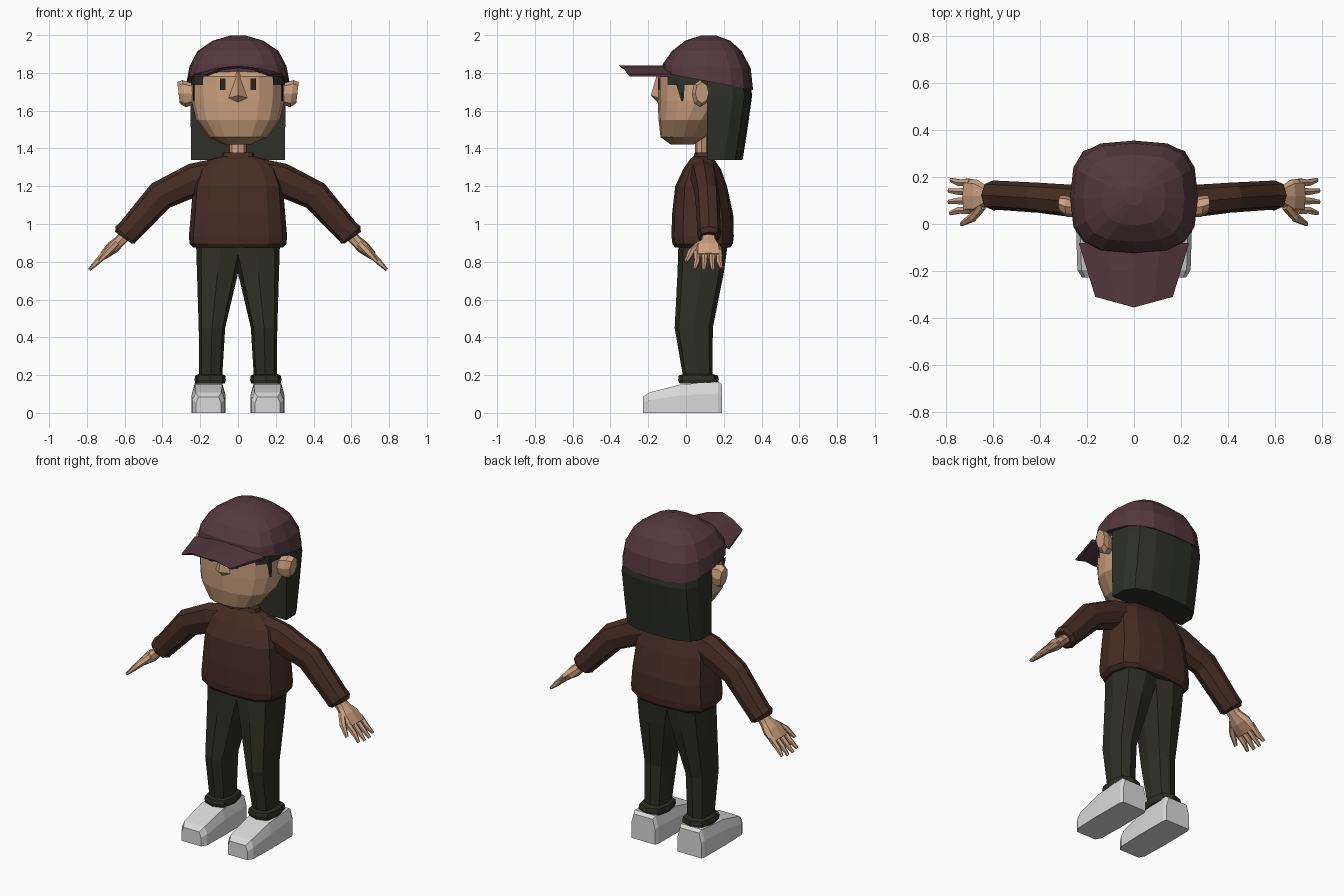
import bpy
import bmesh
import math
from mathutils import Vector

if "Cube" in bpy.data.objects:
    bpy.data.objects.remove(bpy.data.objects["Cube"])


def material(name, r, g, b):
    m = bpy.data.materials.new(name)
    m.diffuse_color = (r, g, b, 1)
    m.use_nodes = True
    m.node_tree.nodes["Principled BSDF"].inputs["Base Color"].default_value = m.diffuse_color
    return m


SKIN = material("skin", .60, .35, .21)
STUBBLE = material("stubble", .44, .26, .145)
HAIR = material("dark_hair", .026, .029, .020)
CAP = material("plum_fabric", .090, .040, .050)
KNIT = material("brown_knit", .060, .026, .017)
PANTS = material("dark_olive_cloth", .027, .028, .018)
SHOE = material("light_grey", .70, .70, .70)
EYE = material("eye_dark", .02, .016, .012)


def mesh(name, verts, faces, mats, rule=None):
    """Flat shaded object; rule(face centre) gives the material slot."""
    bm = bmesh.new()
    vs = [bm.verts.new(v) for v in verts]
    for f in faces:
        bm.faces.new([vs[i] for i in f])
    bmesh.ops.recalc_face_normals(bm, faces=bm.faces)
    if rule:
        for f in bm.faces:
            f.material_index = rule(f.calc_center_median())
    me = bpy.data.meshes.new(name)
    bm.to_mesh(me)
    bm.free()
    for m in mats:
        me.materials.append(m)
    ob = bpy.data.objects.new(name, me)
    bpy.context.collection.objects.link(ob)
    return ob


def loft(name, rings, mats, rule=None):
    """Skin a closed surface over rings with equal point counts."""
    n = len(rings[0])
    faces = [list(range(n)), [(len(rings) - 1) * n + i for i in range(n)]]
    for r in range(len(rings) - 1):
        for i in range(n):
            j = (i + 1) % n
            faces.append([r * n + i, r * n + j, (r + 1) * n + j, (r + 1) * n + i])
    return mesh(name, [p for ring in rings for p in ring], faces, mats, rule)


def oval(a, b, n, p=2.0):
    """Rounded-square outline with half sizes a and b."""
    out = []
    for i in range(n):
        c, s = math.cos(math.tau * i / n), math.sin(math.tau * i / n)
        out.append((a * math.copysign(abs(c) ** (2 / p), c) if abs(c) > 1e-6 else 0,
                    b * math.copysign(abs(s) ** (2 / p), s) if abs(s) > 1e-6 else 0))
    return out


def level(cx, cy, z, rx, ry, n, p=2.0, slope=0.0):
    return [(cx + u, cy + v, z + slope * v) for u, v in oval(rx, ry, n, p)]


def tube(name, path, n, mat, s, p=2.0):
    """Limb along x-z; path holds (x, y, z, half thickness, half depth in y)."""
    pts = [Vector(q[:3]) for q in path]
    rings = []
    for i, q in enumerate(path):
        t = pts[min(i + 1, len(pts) - 1)] - pts[max(i - 1, 0)]
        side = Vector((-t.z, 0, t.x)).normalized()
        ring = [pts[i] + side * u + Vector((0, v, 0)) for u, v in oval(q[3], q[4], n, p)]
        rings.append([(s * w.x, w.y, w.z) for w in ring])
    loft(name, rings, [mat])


# Head with stubble on the jaw and hair at the temples and back
def head_rule(c):
    if c.z < 1.55:
        return 1
    if c.y > .16 or (c.z > 1.74 and abs(c.x) > .17 and c.y > -.09):
        return 2
    return 0


loft("head", [level(0, cy, z, rx, ry, 16, 2.4) for cy, z, rx, ry in (
    (-.02, 1.42, .07, .06), (-.015, 1.46, .155, .12), (.01, 1.55, .222, .155),
    (.05, 1.65, .245, .20), (.06, 1.735, .247, .21), (.06, 1.78, .245, .21),
    (.085, 1.84, .22, .18))], [SKIN, STUBBLE, HAIR], head_rule)
loft("neck", [level(0, .083, z, .045, .035, 8) for z in (1.33, 1.50)], [SKIN])

# Nose
mesh("nose", [(0, -.145, 1.82), (-.06, -.135, 1.665), (.06, -.135, 1.665),
              (0, -.187, 1.68), (0, -.14, 1.635)],
     [(0, 1, 3), (0, 3, 2), (1, 4, 3), (4, 2, 3), (0, 2, 4, 1)], [SKIN])

# Long hair behind the ears
def hair_ring(z, w, back):
    half = [(w, .11), (w, back - .10), (w * .86, back - .04), (w * .5, back - .006)]
    pts = half + [(0, back)] + [(-x, y) for x, y in reversed(half)]
    return [(x, y, z) for x, y in pts]


loft("long_hair", [hair_ring(1.34, .248, .30), hair_ring(1.50, .25, .325),
                   hair_ring(1.68, .252, .35), hair_ring(1.78, .245, .335)], [HAIR])

# Cap crown and curved brim
loft("cap_crown", [level(0, cy, z, rx, ry, 16, p, sl) for cy, z, rx, ry, p, sl in (
    (.115, 1.755, .272, .24, 3.0, -.19), (.11, 1.835, .257, .233, 3.0, -.05),
    (.11, 1.915, .215, .185, 3.0, 0), (.115, 1.97, .135, .12, 2.6, 0),
    (.12, 1.998, .04, .04, 2.0, 0))], [CAP])
brim = []
for t in (-1, -.5, 0, .5, 1):
    z, front = 1.838 - .045 * t * t, -.355 + .045 * abs(t)
    brim.append([(.235 * t, -.08, z), (.165 * t, front, z),
                 (.165 * t, front + .012, z - .012), (.235 * t, -.08, z - .014)])
loft("cap_brim", brim, [CAP])

# Sweater body with turned hem and collar
loft("sweater", [level(0, cy, z, rx, ry, 12, 3.0) for cy, z, rx, ry in (
    (.088, .875, .235, .145), (.088, .895, .256, .160), (.088, .935, .260, .165),
    (.088, 1.05, .250, .162), (.080, 1.20, .238, .137), (.085, 1.29, .205, .10),
    (.085, 1.345, .135, .062), (.085, 1.358, .085, .045), (.085, 1.378, .08, .038))], [KNIT])

for s, tag in ((1, "left"), (-1, "right")):
    # Eye plate and sideburn
    mesh(tag + "_eye", [(s * x, y, z) for y in (-.147, -.139)
                        for x, z in ((.066, 1.71), (.096, 1.71), (.096, 1.77), (.066, 1.77))],
         [(0, 1, 2, 3), (4, 5, 6, 7), (0, 1, 5, 4), (1, 2, 6, 5), (2, 3, 7, 6), (3, 0, 4, 7)],
         [EYE])
    loft(tag + "_sideburn", [level(s * .232, -.02, z, .006, d, 4)
                             for z, d in ((1.65, .006), (1.70, .02), (1.74, .032))], [HAIR])

    # Ear
    loft(tag + "_ear", [[(s * (x + .12 * v), y + u, z + v) for u, v in oval(a, b, 8)]
                        for x, y, z, a, b in ((.22, .065, 1.69, .035, .05),
                                              (.285, .075, 1.69, .045, .072),
                                              (.315, .085, 1.695, .036, .056))], [SKIN])

    # Sleeve with cuff
    tube(tag + "_sleeve", [(.12, .09, 1.26, .085, .075), (.23, .095, 1.235, .088, .07),
                           (.41, .112, 1.15, .08, .064), (.575, .122, .965, .066, .062),
                           (.598, .122, .942, .068, .064), (.608, .122, .928, .052, .05)],
         8, KNIT, s, 2.4)

    # Hand: palm, four fingers, thumb
    tube(tag + "_palm", [(.57, .12, .965, .03, .035), (.625, .12, .91, .03, .04),
                         (.665, .118, .875, .034, .07), (.715, .12, .83, .022, .075)],
         8, SKIN, s, 2.6)
    for k, (y, reach) in enumerate(((.058, .93), (.098, 1.0), (.138, 1.0), (.176, .9))):
        end = (.70 + .088 * reach, y + (y - .118) * .2, .845 - .088 * reach)
        tube(f"{tag}_finger_{k + 1}", [(.695, y, .85, .019, .018),
                                       (.745, y, .80, .016, .016),
                                       (*end, .008, .010)], 6, SKIN, s)
    tube(tag + "_thumb", [(.64, .085, .90, .022, .026), (.685, .03, .855, .02, .022),
                          (.735, .0, .80, .009, .011)], 6, SKIN, s)

    # Trouser leg and rolled cuff
    def leg_ring(x0, x1, y0, y1, z, p=3.0):
        return level(s * (x0 + x1) / 2, (y0 + y1) / 2, z, (x1 - x0) / 2, (y1 - y0) / 2, 8, p)

    loft(tag + "_trouser_leg", [leg_ring(*r) for r in (
        (.085, .205, -.012, .14, .17), (.068, .208, -.06, .142, .45),
        (0, .217, -.045, .20, .74), (-.04, .222, -.04, .222, .90))], [PANTS])
    loft(tag + "_trouser_cuff", [leg_ring(*r) for r in (
        (.07, .224, -.035, .168, .155), (.064, .23, -.042, .174, .175),
        (.068, .226, -.038, .17, .198), (.085, .208, -.012, .142, .205))], [PANTS])

    # Shoe
    loft(tag + "_shoe", [[(s * .156 + u * w, y, v * h) for u, v in (
        (-1, 0), (1, 0), (1, .62), (.8, 1), (-.8, 1), (-1, .62))]
        for y, w, h in ((-.227, .066, .085), (-.195, .085, .108), (-.03, .09, .15),
                        (.17, .088, .165), (.19, .08, .15))], [SHOE])
